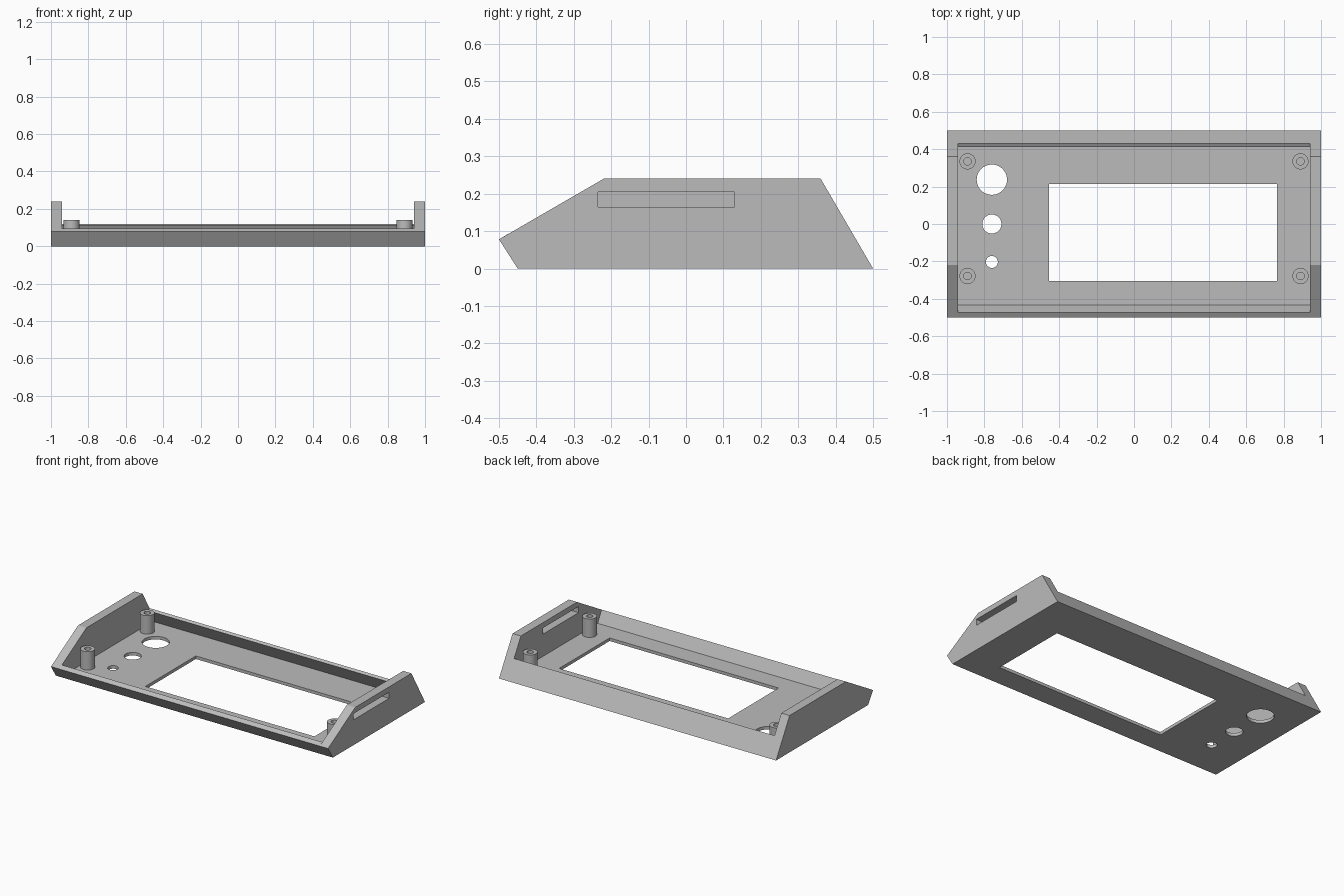
import bpy, bmesh, math
from mathutils import Matrix, Vector

cube = bpy.data.objects.get("Cube")
if cube:
    bpy.data.objects.remove(cube)

grey = bpy.data.materials.new("light_grey_plastic")
grey.use_nodes = True
colour = (0.5, 0.5, 0.5, 1)
grey.diffuse_color = colour
grey.node_tree.nodes["Principled BSDF"].inputs["Base Color"].default_value = colour


def finish(name, bm):
    """Turn a bmesh into a named object in the scene."""
    bmesh.ops.recalc_face_normals(bm, faces=bm.faces)
    mesh = bpy.data.meshes.new(name)
    bm.to_mesh(mesh)
    bm.free()
    mesh.materials.append(grey)
    obj = bpy.data.objects.new(name, mesh)
    bpy.context.collection.objects.link(obj)
    return obj


def prism(name, profile, x0, x1):
    """Extrude a (y, z) outline from x0 to x1."""
    bm = bmesh.new()
    face = bm.faces.new([bm.verts.new((x0, y, z)) for y, z in profile])
    out = bmesh.ops.extrude_face_region(bm, geom=[face])
    moved = [v for v in out["geom"] if isinstance(v, bmesh.types.BMVert)]
    bmesh.ops.translate(bm, verts=moved, vec=(x1 - x0, 0, 0))
    return finish(name, bm)


def box(name, x0, x1, y0, y1, z0, z1):
    return prism(name, [(y0, z0), (y1, z0), (y1, z1), (y0, z1)], x0, x1)


def cylinder(name, x, y, r, z0, z1):
    bm = bmesh.new()
    bmesh.ops.create_cone(bm, cap_ends=True, segments=48, radius1=r, radius2=r,
                          depth=z1 - z0,
                          matrix=Matrix.Translation((x, y, (z0 + z1) / 2)))
    return finish(name, bm)


def cut(target, cutter):
    """Subtract the cutter from the target, then drop the cutter."""
    cutter.hide_render = True
    mod = target.modifiers.new("cut", "BOOLEAN")
    mod.operation = "DIFFERENCE"
    mod.solver = "EXACT"
    mod.object = cutter
    bpy.context.view_layer.objects.active = target
    bpy.ops.object.modifier_apply(modifier=mod.name)
    bpy.data.objects.remove(cutter)


def smooth(obj):
    bpy.ops.object.select_all(action="DESELECT")
    obj.select_set(True)
    bpy.context.view_layer.objects.active = obj
    bpy.ops.object.shade_smooth_by_angle(angle=math.radians(30))


INNER = 0.94
FLOOR = 0.02

# Tray: floor with leaning front and back walls
tray = prism("tray", [(-0.45, 0), (0.5, 0), (0.43, 0.12), (0.413, 0.11),
                      (0.465, FLOOR), (-0.432, FLOOR), (-0.473, 0.094),
                      (-0.5, 0.078)], -INNER, INNER)

# Display window and three round control holes
cut(tray, box("window_cutter", -0.455, 0.765, -0.305, 0.215, -0.1, 0.1))
for y, r in ((0.237, 0.081), (0, 0.051), (-0.203, 0.032)):
    cut(tray, cylinder("hole_cutter", -0.76, y, r, -0.1, 0.1))
smooth(tray)

# Side cheeks
cheek = [(-0.45, 0), (0.5, 0), (0.36, 0.24), (-0.22, 0.24), (-0.5, 0.078)]
left_cheek = prism("left_cheek", cheek, INNER, 1)
right_cheek = prism("right_cheek", cheek, -1, -INNER)

# Card slot through the left cheek only
cut(left_cheek, box("slot_cutter", 0.9, 1.1, -0.235, 0.13, 0.165, 0.205))

# Screw posts with blind bores
for side, x in (("left", 0.89), ("right", -0.89)):
    for end, y in (("front", -0.278), ("back", 0.335)):
        post = cylinder(f"{side}_{end}_screw_post", x, y, 0.043, FLOOR - 0.005, 0.14)
        cut(post, cylinder("bore_cutter", x, y, 0.02, FLOOR + 0.01, 0.2))
        smooth(post)
